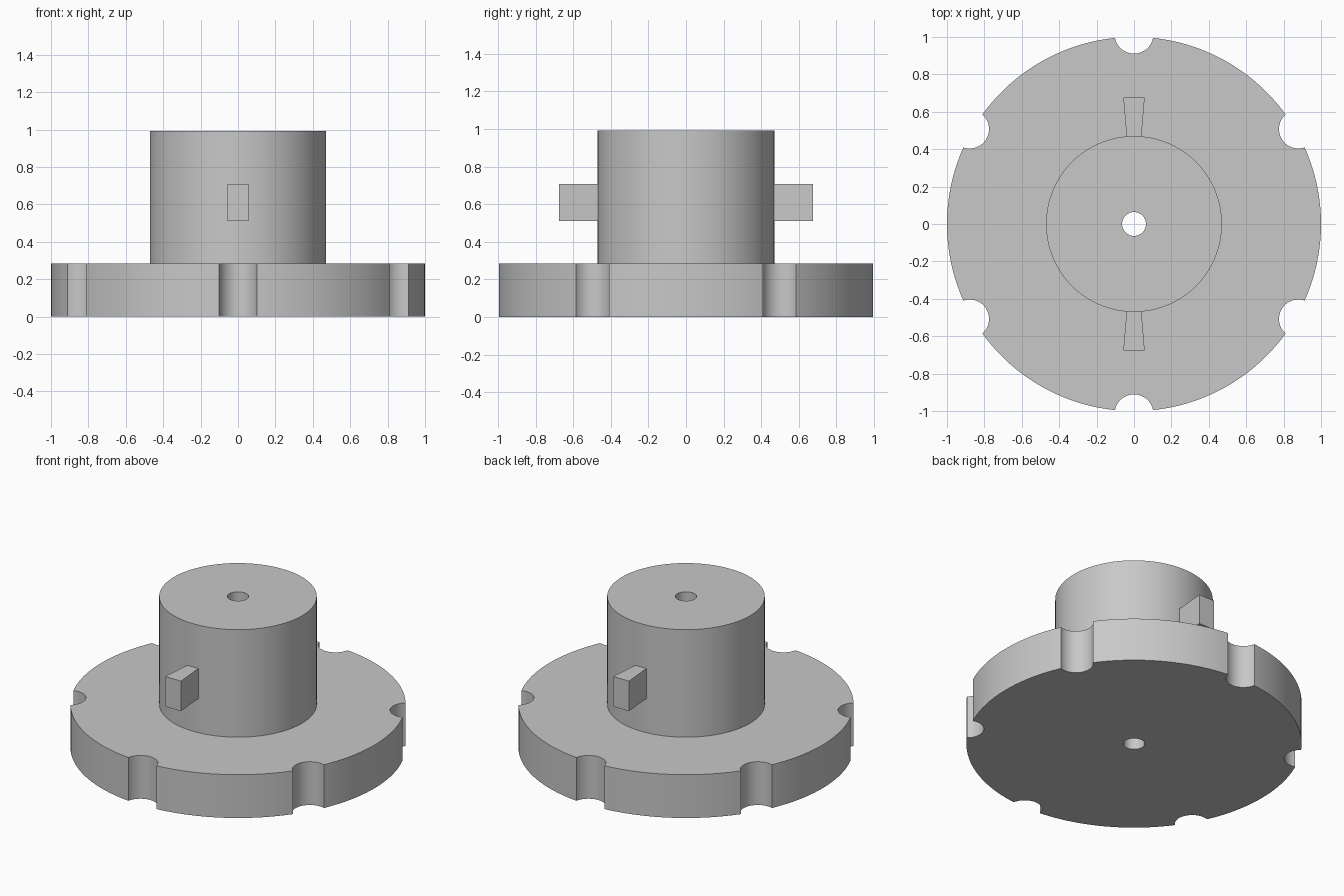
import bpy
import bmesh
from math import sin, cos, pi, acos, asin, radians

cube = bpy.data.objects.get("Cube")
if cube:
    bpy.data.objects.remove(cube, do_unlink=True)

grey = bpy.data.materials.new("plain grey")
grey.use_nodes = True
colour = (0.58, 0.58, 0.58, 1)
grey.diffuse_color = colour
grey.node_tree.nodes["Principled BSDF"].inputs["Base Color"].default_value = colour

BASE_TOP, HUB_TOP = 0.285, 0.993
HUB_R, BORE_R = 0.47, 0.064


def arc(radius, start, end, steps, cx=0, cy=0):
    """Points along an arc, both ends included."""
    angles = [start + (end - start) * i / steps for i in range(steps + 1)]
    return [(cx + radius * cos(a), cy + radius * sin(a)) for a in angles]


def prism(name, outline, z0, z1):
    """Extrude a closed outline between two heights."""
    bm = bmesh.new()
    face = bm.faces.new([bm.verts.new((x, y, z0)) for x, y in outline])
    top = bmesh.ops.extrude_face_region(bm, geom=[face], use_keep_orig=True)
    verts = [v for v in top["geom"] if isinstance(v, bmesh.types.BMVert)]
    bmesh.ops.translate(bm, verts=verts, vec=(0, 0, z1 - z0))
    bmesh.ops.recalc_face_normals(bm, faces=bm.faces)
    mesh = bpy.data.meshes.new(name)
    bm.to_mesh(mesh)
    bm.free()
    mesh.materials.append(grey)
    obj = bpy.data.objects.new(name, mesh)
    bpy.context.collection.objects.link(obj)
    return obj


def activate(obj):
    bpy.ops.object.select_all(action="DESELECT")
    obj.select_set(True)
    bpy.context.view_layer.objects.active = obj


# Base flange outline: rim arcs alternating with round notches
NOTCH_R, NOTCH_D = 0.104, 1.015
swing = acos((NOTCH_D ** 2 + NOTCH_R ** 2 - 1) / (2 * NOTCH_D * NOTCH_R))
half = asin(NOTCH_R * sin(swing))
outline = []
for k in range(6):
    a = radians(30 + 60 * k)
    outline += arc(NOTCH_R, a + pi + swing, a + pi - swing, 20,
                   NOTCH_D * cos(a), NOTCH_D * sin(a))
    outline += arc(1, a + half, a + pi / 3 - half, 20)[1:-1]
base = prism("base_flange", outline, 0, BASE_TOP)

# Central hub
hub = prism("hub", arc(HUB_R, 0, 2 * pi, 96)[:-1], BASE_TOP, HUB_TOP)

# Bore through the hub and flange
bore = prism("bore_cutter", arc(BORE_R, 0, 2 * pi, 48)[:-1], -0.1, HUB_TOP + 0.1)
bore.hide_render = True
for part in (base, hub):
    cut = part.modifiers.new("bore", "BOOLEAN")
    cut.operation = "DIFFERENCE"
    cut.solver = "EXACT"
    cut.object = bore
    activate(part)
    bpy.ops.object.modifier_apply(modifier=cut.name)
    bpy.ops.object.shade_smooth_by_angle(angle=radians(30))
bpy.data.objects.remove(bore, do_unlink=True)

# Flared locking lugs on the front and back of the hub
for name, side in (("front_lug", -1), ("back_lug", 1)):
    prism(name, [(-0.039, side * 0.46), (0.039, side * 0.46),
                 (0.057, side * 0.675), (-0.057, side * 0.675)], 0.51, 0.708)
